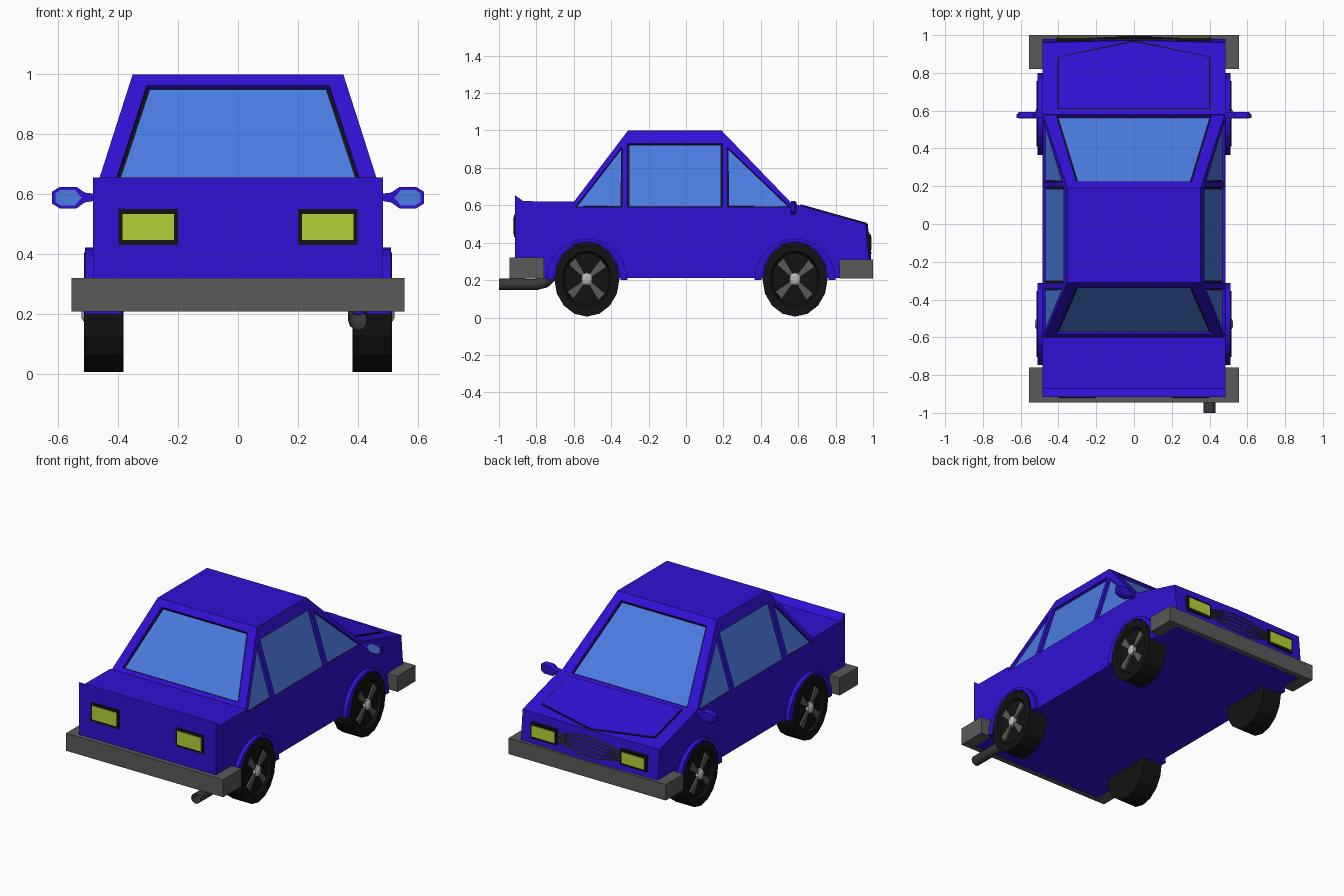
import bpy, bmesh
from math import sin, cos, pi, radians
from mathutils import Vector

if "Cube" in bpy.data.objects:
    bpy.data.objects.remove(bpy.data.objects["Cube"])


def material(name, rgb):
    m = bpy.data.materials.new(name)
    m.diffuse_color = (*rgb, 1)
    m.use_nodes = True
    m.node_tree.nodes["Principled BSDF"].inputs["Base Color"].default_value = m.diffuse_color
    return m


BLUE = material("blue paint", (0.03, 0.005, 0.65))
GLASS = material("window glass", (0.07, 0.2, 0.75))
BLACK = material("black rubber", (0.006, 0.006, 0.006))
DARK = material("dark grey", (0.1, 0.1, 0.1))
PIPE = material("pipe grey", (0.04, 0.04, 0.04))
LAMP = material("lamp yellow", (0.45, 0.65, 0.04))
HUB = material("hub grey", (0.5, 0.5, 0.5))


def loft(name, rings, mat):
    """Join equal-length rings of 3D points and cap both ends."""
    bm = bmesh.new()
    rows = [[bm.verts.new(p) for p in r] for r in rings]
    n = len(rows[0])
    for a, b in zip(rows, rows[1:]):
        for i in range(n):
            j = (i + 1) % n
            bm.faces.new((a[i], a[j], b[j], b[i]))
    bm.faces.new(rows[0])
    bm.faces.new(rows[-1])
    bmesh.ops.recalc_face_normals(bm, faces=bm.faces)
    me = bpy.data.meshes.new(name)
    bm.to_mesh(me)
    bm.free()
    ob = bpy.data.objects.new(name, me)
    bpy.context.collection.objects.link(ob)
    me.materials.append(mat)
    return ob


def box(name, x0, x1, y0, y1, z0, z1, mat):
    ring = lambda z: [(x0, y0, z), (x1, y0, z), (x1, y1, z), (x0, y1, z)]
    return loft(name, [ring(z0), ring(z1)], mat)


def tube(name, pts, radius, mat, res=3):
    cu = bpy.data.curves.new(name, 'CURVE')
    cu.dimensions = '3D'
    cu.bevel_depth = radius
    cu.bevel_resolution = res
    sp = cu.splines.new('POLY')
    sp.points.add(len(pts) - 1)
    for p, co in zip(sp.points, pts):
        p.co = (*co, 1)
    cu.materials.append(mat)
    ob = bpy.data.objects.new(name, cu)
    bpy.context.collection.objects.link(ob)


def shrink(pts, d):
    """Pull a polygon's corners toward its centre by about d."""
    c = sum(pts, Vector()) / len(pts)
    return [p + (c - p).normalized() * d for p in pts]


# Lower body: side profile with a slightly pointed nose
profile = [(-0.915, 0.21), (-0.915, 0.655), (-0.87, 0.622), (-0.6, 0.62),
           (-0.59, 0.585), (0.57, 0.585), (0.58, 0.607), (0.96, 0.5),
           (0.978, 0.31), (0.978, 0.21)]
loft("body", [[(x, y + (0.012 if x == 0 and y > 0.9 else 0), z) for y, z in profile]
              for x in (-0.485, 0, 0.485)], BLUE)

# Cabin: tapered block
Z0, Z1 = 0.585, 1.0
frac = lambda z: (z - Z0) / (Z1 - Z0)
side_x = lambda z: 0.485 - 0.133 * frac(z)
front_y = lambda z: 0.59 - 0.4 * frac(z)
rear_y = lambda z: -0.625 + 0.315 * frac(z)
cabin = loft("cabin", [[(-side_x(z), rear_y(z), z), (side_x(z), rear_y(z), z),
                        (side_x(z), front_y(z), z), (-side_x(z), front_y(z), z)]
                       for z in (Z0, Z1)], BLUE)


def window(name, pts, out):
    """Cut a shallow recess, then fit a black seal and a pane."""
    pts, out = [Vector(p) for p in pts], Vector(out)
    move = lambda ps, d: [p + out * d for p in ps]
    cutter = loft(name + "_cutter", [move(pts, -0.025), move(pts, 0.06)], BLACK)
    cutter.hide_render = True
    cutter.hide_set(True)
    mod = cabin.modifiers.new(name, 'BOOLEAN')
    mod.operation = 'DIFFERENCE'
    mod.solver = 'EXACT'
    mod.object = cutter
    loft(name + "_seal", [move(pts, -0.03), move(pts, -0.018)], BLACK)
    pane = shrink(pts, 0.012)
    loft(name + "_glass", [move(pane, -0.022), move(pane, -0.013)], GLASS)


# Front and rear windows
for name, wall, zb, zt, sgn in (("windshield", front_y, 0.602, 0.963, 1),
                                ("rear_window", rear_y, 0.64, 0.963, -1)):
    window(name, [(-0.41, wall(zb), zb), (0.41, wall(zb), zb),
                  (0.305, wall(zt), zt), (-0.305, wall(zt), zt)], (0, 0.7 * sgn, 0.7))

# Three windows on each side
side_windows = {
    "door_window": [(-0.312, 0.59), (0.195, 0.59), (0.195, 0.93), (-0.312, 0.93)],
    "rear_quarter_window": [(-0.59, 0.592), (-0.343, 0.592), (-0.343, 0.91)],
    "front_quarter_window": [(0.222, 0.592), (0.555, 0.592), (0.222, 0.91)],
}
for s in (-1, 1):
    for name, poly in side_windows.items():
        window(f"{name}_{'left' if s < 0 else 'right'}",
               [(s * side_x(z), y, z) for y, z in poly], (s * 0.95, 0, 0.3))

# Hood panel over a black gap
hood_z = lambda y: 0.607 - 0.107 * (y - 0.58) / 0.38
hood = [Vector((x, y, hood_z(y))) for x, y in
        ((-0.405, 0.61), (0.405, 0.61), (0.405, 0.885), (0, 0.972), (-0.405, 0.885))]
up = Vector((0, 0, 1))
for name, pts, top, mat in (("hood_gap", hood, 0.004, BLACK),
                            ("hood", shrink(hood, 0.008), 0.008, BLUE)):
    loft(name, [[p - up * 0.01 for p in pts], [p + up * top for p in pts]], mat)

# Wraparound bumpers
for name, y_end, y_bar, y_out, zt in (("front_bumper", 0.82, 0.97, 1.0, 0.31),
                                      ("rear_bumper", -0.76, -0.91, -0.945, 0.32)):
    plan = [(-0.557, y_end), (-0.557, y_out), (0.557, y_out), (0.557, y_end),
            (0.48, y_end), (0.48, y_bar), (-0.48, y_bar), (-0.48, y_end)]
    loft(name, [[(x, y, z) for x, y in plan] for z in (0.208, zt)], DARK)

# Lamps with black frames
for s in (-1, 1):
    a, b = sorted((s * 0.2, s * 0.4))
    box("tail_lamp_frame", a, b, -0.92, -0.9, 0.43, 0.55, BLACK)
    box("tail_lamp", a + 0.014, b - 0.014, -0.924, -0.9, 0.446, 0.534, LAMP)
    a, b = sorted((s * 0.225, s * 0.41))
    box("head_lamp_frame", a, b, 0.94, 0.988, 0.345, 0.445, BLACK)
    box("head_lamp", a + 0.012, b - 0.012, 0.94, 0.993, 0.36, 0.43, LAMP)

# Grille bars fanning out between the head lamps
nose_y = lambda z: 0.96 + 0.018 * (0.5 - z) / 0.19
for k in range(5):
    ze, zm = 0.375 + 0.01 * k, 0.34 + 0.028 * k
    tube("grille_bar", [(-0.23, nose_y(ze) + 0.007, ze), (-0.08, nose_y(zm) + 0.011, zm),
                        (0.08, nose_y(zm) + 0.011, zm), (0.23, nose_y(ze) + 0.007, ze)],
         0.006, PIPE, 0)

# Wing mirrors
shape = [(0.475, 0.578), (0.512, 0.572), (0.54, 0.552), (0.595, 0.552), (0.621, 0.568),
         (0.621, 0.608), (0.595, 0.624), (0.54, 0.624), (0.512, 0.605), (0.475, 0.6)]
for s in (-1, 1):
    loft("wing_mirror", [[(s * (0.565 + (x - 0.565) * k), y, 0.588 + (z - 0.588) * k)
                          for x, z in shape]
                         for y, k in ((0.562, 1), (0.58, 1), (0.592, 0.8))], BLUE)
    pane = [(0.522, 0.588), (0.545, 0.562), (0.592, 0.562), (0.61, 0.573),
            (0.61, 0.603), (0.592, 0.614), (0.545, 0.614)]
    loft("mirror_glass", [[(s * x, y, z) for x, z in pane] for y in (0.559, 0.57)], GLASS)

# Wheels (slightly taller than long), spokes, hubs and arches
ZC = 0.205


def oval(x, yc, k, n=16, ry=0.174, rz=0.2):
    return [(x, yc + ry * k * cos(2 * pi * i / n), ZC + rz * k * sin(2 * pi * i / n))
            for i in range(n)]


for s in (-1, 1):
    for end, yc in (("rear", -0.53), ("front", 0.583)):
        loft(end + "_wheel", [oval(s * x, yc, k) for x, k in
                              ((0.382, 1), (0.515, 1), (0.515, 0.76), (0.497, 0.7))], BLACK)
        loft(end + "_hub", [oval(s * x, yc, k, 10) for x, k in
                            ((0.48, 0.17), (0.515, 0.17), (0.523, 0.1))], HUB)
        for k in range(4):
            a = radians(42 + 90 * k)
            wedge = [(0.02, -0.009), (0.128, -0.026), (0.128, 0.026), (0.02, 0.009)]
            loft(end + "_spoke", [[(s * x, yc + (r * cos(a) - t * sin(a)) * 0.93,
                                    ZC + r * sin(a) + t * cos(a)) for r, t in wedge]
                                  for x in (0.49, 0.508)], DARK)
        arc = [pi * i / 12 for i in range(13)]
        arch = [(yc + 0.217 * cos(t), 0.2 + 0.222 * sin(t)) for t in arc]
        arch += [(yc + 0.18 * cos(t), 0.2 + 0.208 * sin(t)) for t in reversed(arc)]
        loft(end + "_wheel_arch", [[(s * x, y, z) for y, z in arch]
                                   for x in (0.388, 0.512)], BLUE)

# Exhaust pipe
tube("exhaust_pipe", [(0.4, -1.0, 0.177), (0.4, -0.8, 0.177), (0.4, -0.755, 0.188),
                      (0.4, -0.725, 0.215), (0.4, -0.715, 0.25)], 0.032, PIPE)
